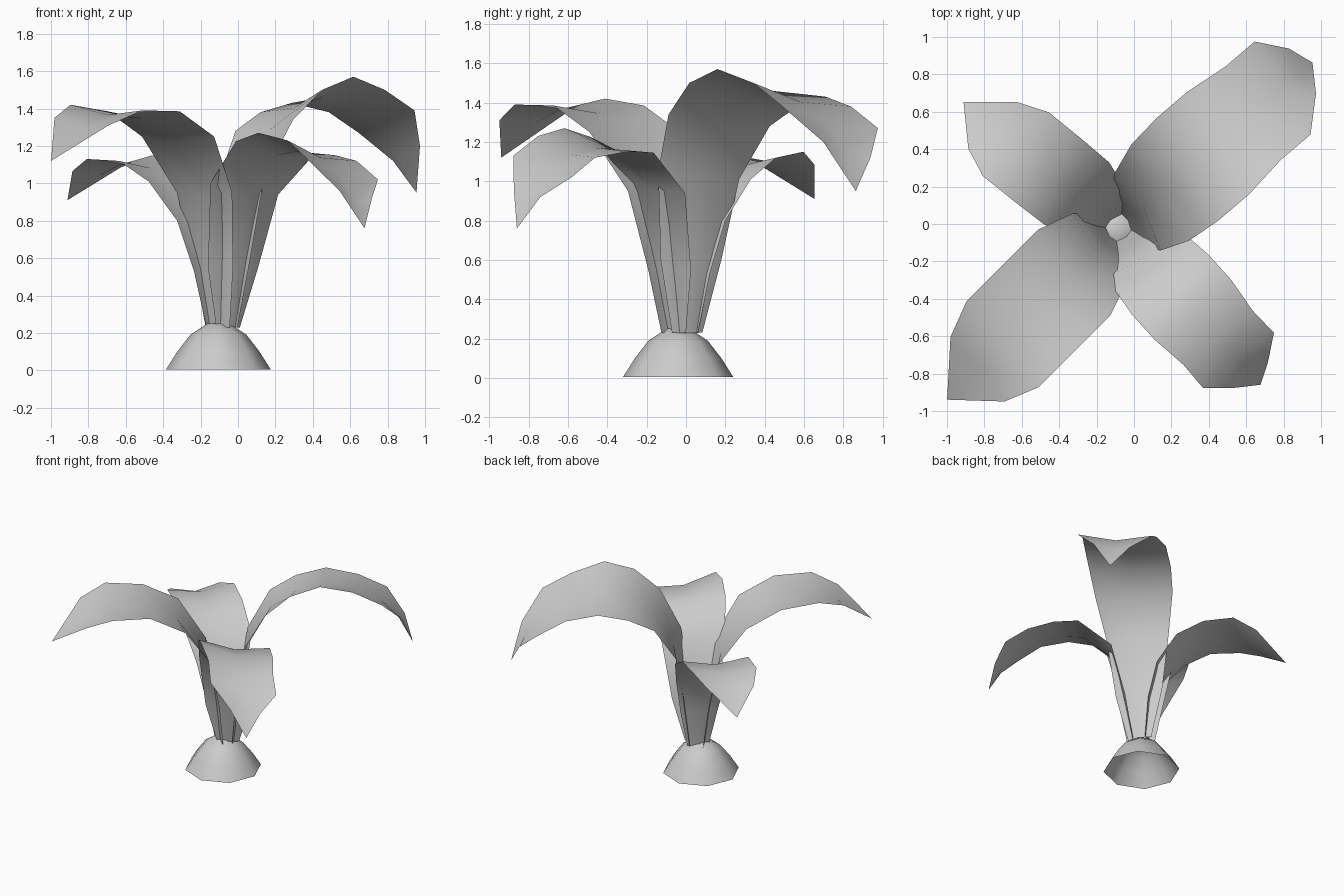
import bpy
import bmesh
from math import radians, cos, sin
from mathutils import Vector

if "Cube" in bpy.data.objects:
    bpy.data.objects.remove(bpy.data.objects["Cube"], do_unlink=True)

CENTRE = Vector((-0.105, -0.04, 0))

plain_grey = bpy.data.materials.new("plain_grey")
plain_grey.use_nodes = True
grey = (0.6, 0.6, 0.6, 1)
plain_grey.diffuse_color = grey
plain_grey.node_tree.nodes["Principled BSDF"].inputs["Base Color"].default_value = grey


def finish(name, bm, angle):
    """Turn a bmesh into a smooth-shaded object."""
    mesh = bpy.data.meshes.new(name)
    bm.to_mesh(mesh)
    bm.free()
    mesh.materials.append(plain_grey)
    obj = bpy.data.objects.new(name, mesh)
    bpy.context.collection.objects.link(obj)
    bpy.ops.object.select_all(action="DESELECT")
    obj.select_set(True)
    bpy.context.view_layer.objects.active = obj
    bpy.ops.object.shade_smooth_by_angle(angle=radians(angle))
    return obj


def bridge(bm, rows, closed=False):
    """Join neighbouring rows of vertices with quads."""
    for low, high in zip(rows, rows[1:]):
        count = len(low)
        for i in range(count if closed else count - 1):
            j = (i + 1) % count
            bm.faces.new((low[i], low[j], high[j], high[i]))


def make_bulb():
    """Eight-sided mound, open underneath."""
    bm = bmesh.new()
    rows = []
    for radius, z in ((0.28, 0.005), (0.22, 0.1), (0.15, 0.19), (0.06, 0.25)):
        ring = [radians(45 * i) for i in range(8)]
        rows.append([bm.verts.new(CENTRE + Vector((radius * cos(a), radius * sin(a), z)))
                     for a in ring])
    bridge(bm, rows, closed=True)
    bm.faces.new(rows[-1])
    finish("bulb", bm, 50)


def make_leaf(name, heading, section, stations):
    """Channelled blade: each station is (reach, height, half width, side tilt).

    The path runs along heading; the cross-sections are square to section."""
    bm = bmesh.new()
    a, b = radians(heading), radians(section)
    out = Vector((cos(a), sin(a), 0))
    right = Vector((sin(b), -cos(b), 0))
    origin = Vector((-0.08, -0.02, 0))
    mids = [origin + out * s[0] + Vector((0, 0, s[1])) for s in stations]
    rows = []
    for i, (reach, height, half, tilt) in enumerate(stations[:-1]):
        # the midrib is pushed to the outer, lower side
        along = (mids[i + 1] - mids[max(i - 1, 0)]).normalized()
        outer = along.cross(right).normalized()
        depth = min(half * 0.25, 0.04)
        side = right * half + Vector((0, 0, tilt))
        rows.append([bm.verts.new(p) for p in
                     (mids[i] - side, mids[i] + outer * depth, mids[i] + side)])
    bridge(bm, rows)
    # pointed end
    tip = bm.verts.new(mids[-1])
    left_edge, rib, right_edge = rows[-1]
    bm.faces.new((left_edge, rib, tip))
    bm.faces.new((rib, right_edge, tip))
    finish(name, bm, 60)


make_bulb()

make_leaf("back_left_leaf", 40.5, 31, (
    (0.04, 0.23, 0.09, 0), (0.07, 0.6, 0.18, 0), (0.13, 1.03, 0.24, 0.02),
    (0.29, 1.31, 0.3, 0.03), (0.48, 1.44, 0.32, 0.06), (0.7, 1.5, 0.32, 0.07),
    (0.94, 1.44, 0.29, 0.06), (1.15, 1.33, 0.29, 0.06), (1.29, 1.16, 0.14, 0.04),
    (1.36, 0.95, 0, 0)))

make_leaf("front_right_leaf", 225, 220, (
    (0.04, 0.23, 0.1, 0), (0.07, 0.55, 0.16, 0), (0.14, 0.95, 0.23, 0),
    (0.34, 1.25, 0.3, 0), (0.6, 1.385, 0.3, 0), (0.88, 1.405, 0.3, 0.015),
    (1.07, 1.33, 0.225, 0.02), (1.3, 1.12, 0, 0)))

make_leaf("back_right_leaf", 141, 134, (
    (0.04, 0.23, 0.08, 0), (0.07, 0.53, 0.14, 0), (0.14, 0.8, 0.19, 0),
    (0.29, 1.01, 0.24, 0), (0.49, 1.12, 0.245, 0), (0.71, 1.14, 0.245, 0.01),
    (0.87, 1.075, 0.18, 0.01), (1.07, 0.91, 0, 0)))

make_leaf("front_left_leaf", -48, -52, (
    (0.04, 0.23, 0.08, 0), (0.08, 0.55, 0.17, 0), (0.17, 0.97, 0.23, 0.03),
    (0.41, 1.185, 0.26, 0.04), (0.59, 1.21, 0.26, 0.06), (0.79, 1.175, 0.235, 0.055),
    (0.955, 1.075, 0.24, 0.055), (1.06, 0.94, 0.11, 0.02), (1.13, 0.76, 0, 0)))
